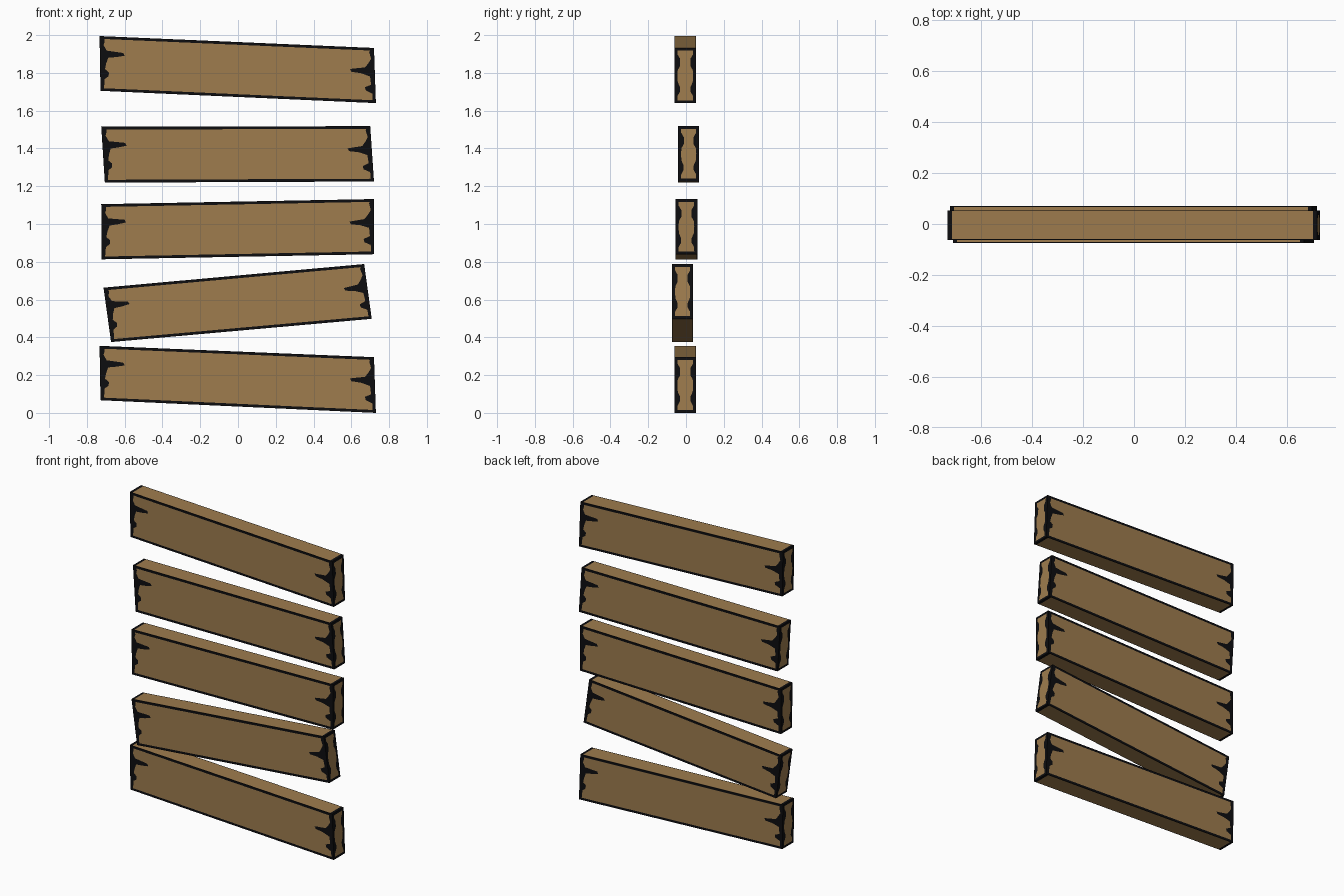
import bpy, bmesh
from mathutils import Vector

if "Cube" in bpy.data.objects:
    bpy.data.objects.remove(bpy.data.objects["Cube"])


def material(name, rgb):
    m = bpy.data.materials.new(name)
    m.diffuse_color = (*rgb, 1)
    m.use_nodes = True
    m.node_tree.nodes["Principled BSDF"].inputs["Base Color"].default_value = m.diffuse_color
    return m


WOOD = material("brown wood", (0.342, 0.202, 0.076))
INK = material("black edge", (0.004, 0.004, 0.005))

# Painted edge outlines as (depth from the side, height), in fractions of the face.
# Left runs top to bottom, right runs bottom to top.
CRACK_LEFT = [(.018, .95), (.018, .9), (.014, .84), (.025, .74), (.085, .71), (.09, .66),
              (.06, .63), (.03, .61), (.022, .5), (.018, .4), (.032, .34), (.03, .27),
              (.016, .22), (.013, .05)]
CRACK_RIGHT = [(.011, .05), (.012, .17), (.035, .22), (.038, .28), (.015, .33), (.018, .48),
               (.05, .53), (.085, .55), (.09, .60), (.035, .64), (.022, .72), (.012, .80),
               (.018, .92), (.015, .95)]
END_RIGHT = [(.14, .05), (.15, .13), (.26, .21), (.26, .29), (.16, .38), (.14, .5),
             (.16, .6), (.27, .68), (.27, .80), (.15, .88), (.14, .95)]
END_LEFT = END_RIGHT[::-1]
PLAIN_RIGHT = [(.012, .03), (.012, .97)]
PLAIN_LEFT = PLAIN_RIGHT[::-1]


def painted_face(bm, at, left, right):
    """Wood face with a jagged black border around it."""
    inner, outer = [], []
    for side, prof in ((0, left), (1, right)):
        for i, (d, v) in enumerate(prof):
            edge_v = round(v) if i in (0, len(prof) - 1) else v
            inner.append(bm.verts.new(at(1 - d if side else d, v)))
            outer.append(bm.verts.new(at(side, edge_v)))
    bm.faces.new(inner).material_index = 0
    n = len(inner)
    for i in range(n):
        j = (i + 1) % n
        bm.faces.new((outer[i], outer[j], inner[j], inner[i])).material_index = 1


def plank(name, tl, tr, br, bl, y0, y1):
    def p(s, t, w):
        x, z = [(bl[k] * (1 - s) + br[k] * s) * (1 - t) + (tl[k] * (1 - s) + tr[k] * s) * t
                for k in (0, 1)]
        return Vector((x, y0 + (y1 - y0) * w, z))

    bm = bmesh.new()
    # front and back
    painted_face(bm, lambda u, v: p(u, v, 0), CRACK_LEFT, CRACK_RIGHT)
    painted_face(bm, lambda u, v: p(1 - u, v, 1), CRACK_LEFT, CRACK_RIGHT)
    # right and left ends
    painted_face(bm, lambda u, v: p(1, v, u), END_LEFT, END_RIGHT)
    painted_face(bm, lambda u, v: p(0, v, 1 - u), END_LEFT, END_RIGHT)
    # top and bottom
    painted_face(bm, lambda u, v: p(u, 1, v), PLAIN_LEFT, PLAIN_RIGHT)
    painted_face(bm, lambda u, v: p(u, 0, 1 - v), PLAIN_LEFT, PLAIN_RIGHT)
    bmesh.ops.remove_doubles(bm, verts=bm.verts[:], dist=1e-5)
    me = bpy.data.meshes.new(name)
    bm.to_mesh(me)
    bm.free()
    me.materials.append(WOOD)
    me.materials.append(INK)
    bpy.context.collection.objects.link(bpy.data.objects.new(name, me))


# Planks from bottom to top: four corners seen from the front, then depth range
plank("plank_1", (-.733, .36), (.72, .30), (.73, .005), (-.728, .072), -.062, .054)
plank("plank_2", (-.712, .668), (.668, .793), (.708, .503), (-.672, .38), -.074, .038)
plank("plank_3", (-.724, 1.11), (.72, 1.137), (.72, .845), (-.722, .818), -.056, .060)
plank("plank_4", (-.724, 1.52), (.70, 1.523), (.72, 1.23), (-.705, 1.224), -.042, .070)
plank("plank_5", (-.733, 2.0), (.72, 1.937), (.73, 1.645), (-.728, 1.71), -.062, .054)

# Rest exactly on the ground
low = min(v.co.z for o in bpy.data.objects for v in o.data.vertices)
for o in bpy.data.objects:
    o.location.z -= low
